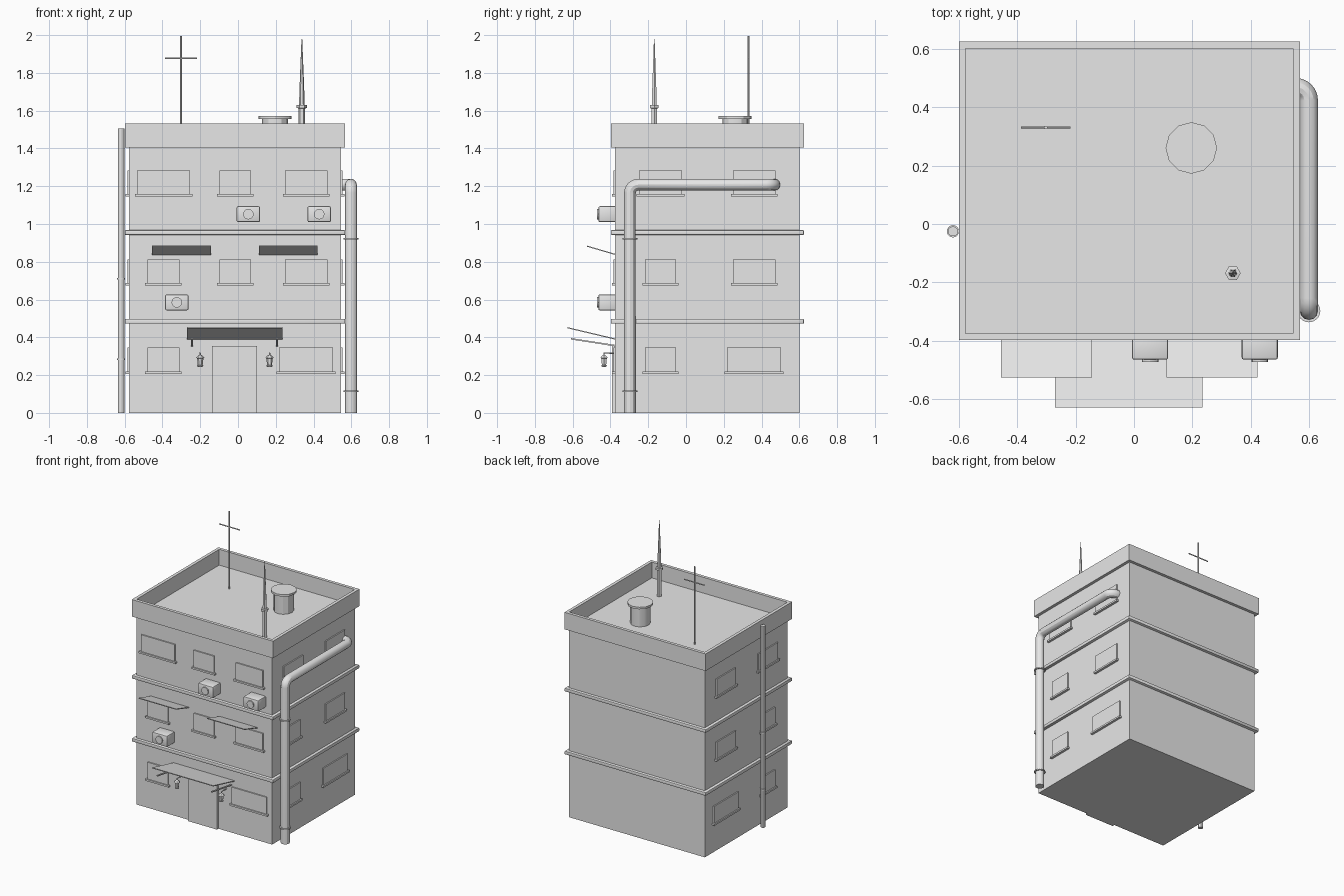
import bpy, bmesh
from math import sin, cos, pi
from mathutils import Vector

if "Cube" in bpy.data.objects:
    bpy.data.objects.remove(bpy.data.objects["Cube"])

GREY = bpy.data.materials.new("plain light grey")
GREY.use_nodes = True
GREY.diffuse_color = (0.8, 0.8, 0.8, 1)
GREY.node_tree.nodes["Principled BSDF"].inputs["Base Color"].default_value = (0.8, 0.8, 0.8, 1)

# Wall planes of the building
LEFT, RIGHT, FRONT, BACK = -0.577, 0.545, -0.375, 0.602
OUT = 0.022


def finish(name, bm, smooth=False):
    bmesh.ops.recalc_face_normals(bm, faces=bm.faces)
    mesh = bpy.data.meshes.new(name)
    bm.to_mesh(mesh)
    bm.free()
    mesh.materials.append(GREY)
    ob = bpy.data.objects.new(name, mesh)
    bpy.context.collection.objects.link(ob)
    if smooth:
        select(ob)
        bpy.ops.object.shade_smooth_by_angle()
    return ob


def select(ob):
    bpy.ops.object.select_all(action='DESELECT')
    ob.select_set(True)
    bpy.context.view_layer.objects.active = ob


def box_mesh(x, y, z):
    bm = bmesh.new()
    bmesh.ops.create_cube(bm, size=1)
    for v in bm.verts:
        v.co = [(a + b) / 2 + c * (b - a) for c, (a, b) in zip(v.co, (x, y, z))]
    return bm


def box(name, x, y, z, bevel=0):
    bm = box_mesh(x, y, z)
    if bevel:
        bmesh.ops.bevel(bm, geom=bm.edges[:], offset=bevel, segments=2,
                        profile=0.5, affect='EDGES')
    return finish(name, bm, bevel > 0)


def turned(name, x, y, profile, sides):
    """Stack of (radius, height) rings with closed ends."""
    bm = bmesh.new()
    rings = [[bm.verts.new((x + r * cos(2 * pi * i / sides), y + r * sin(2 * pi * i / sides), z))
              for i in range(sides)] for r, z in profile]
    for low, high in zip(rings, rings[1:]):
        for i in range(sides):
            j = (i + 1) % sides
            bm.faces.new((low[i], low[j], high[j], high[i]))
    bm.faces.new(rings[0])
    bm.faces.new(rings[-1])
    return finish(name, bm, sides > 6)


def tube(name, points, radius, resolution=4):
    curve = bpy.data.curves.new(name, 'CURVE')
    curve.dimensions = '3D'
    curve.bevel_depth = radius
    curve.bevel_resolution = resolution
    curve.use_fill_caps = True
    line = curve.splines.new('POLY')
    line.points.add(len(points) - 1)
    for p, co in zip(line.points, points):
        p.co = (*co, 1)
    curve.materials.append(GREY)
    ob = bpy.data.objects.new(name, curve)
    bpy.context.collection.objects.link(ob)
    select(ob)
    bpy.ops.object.convert(target='MESH')
    bpy.ops.object.shade_smooth_by_angle()


def rounded(corners, radius, steps=6):
    """Round the inner corners of a path."""
    pts = [Vector(c) for c in corners]
    path = [pts[0]]
    for a, b, c in zip(pts, pts[1:], pts[2:]):
        u, v = (a - b).normalized() * radius, (c - b).normalized() * radius
        for i in range(steps + 1):
            t = pi / 2 * i / steps
            path.append(b + u * (1 - sin(t)) + v * (1 - cos(t)))
    return path + [pts[-1]]


def slab(name, x0, x1, outer, inner, thick):
    """Thin sloping sheet between an outer and an inner (y, z) edge."""
    bm = box_mesh((x0, x1), (0, 1), (0, thick))
    for v in bm.verts:
        t = v.co.y
        v.co.z += outer[1] + (inner[1] - outer[1]) * t
        v.co.y = outer[0] + (inner[0] - outer[0]) * t
    finish(name, bm)


# Building shell and floor bands
box("walls", (LEFT, RIGHT), (FRONT, BACK), (0, 1.407))
span_x, span_y = (LEFT - OUT, RIGHT + OUT), (FRONT - OUT, BACK + OUT)
for n, z in enumerate((0.472, 0.942)):
    box(f"floor_band_{n + 1}", span_x, span_y, (z, z + 0.025), 0.004)

# Parapet with sunken roof
bm = box_mesh(span_x, span_y, (1.406, 1.533))
top = max(bm.faces, key=lambda f: f.calc_center_median().z)
bmesh.ops.inset_region(bm, faces=[top], thickness=0.033)
well = bmesh.ops.extrude_face_region(bm, geom=[top])["geom"]
for v in well:
    if isinstance(v, bmesh.types.BMVert):
        v.co.z = 1.415
bmesh.ops.delete(bm, geom=[top], context='FACES')
finish("parapet_and_roof", bm)


# Windows with sills
def window(side, a, b, z):
    for part, grow, z0, z1, depth in (("window", 0, z, z + 0.125, 0.009),
                                      ("sill", 0.012, z - 0.013, z, 0.018)):
        u = (a - grow, b + grow)
        if side == "front":
            box("front_" + part, u, (FRONT - depth, FRONT + 0.01), (z0, z1))
        elif side == "left":
            box("left_" + part, (RIGHT - 0.01, RIGHT + depth), u, (z0, z1))
        else:
            box("right_" + part, (LEFT - depth, LEFT + 0.01), u, (z0, z1))


FLOORS = (0.22, 0.688, 1.158)
front_windows = (((-0.48, -0.31), (0.217, 0.503)),
                 ((-0.48, -0.31), (-0.098, 0.069), (0.249, 0.473)),
                 ((-0.534, -0.254), (-0.098, 0.069), (0.249, 0.473)))
side_windows = (((-0.217, -0.053), (0.217, 0.503)),
                ((-0.217, -0.053), (0.249, 0.473)),
                ((-0.25, -0.02), (0.249, 0.473)))
for z, fronts, sides in zip(FLOORS, front_windows, side_windows):
    for a, b in fronts:
        window("front", a, b, z)
    for a, b in sides:
        window("left", a, b, z)
        window("right", a, b, z)

# Door, its canopy and the canopy struts
box("door", (-0.138, 0.1), (FRONT - 0.018, FRONT + 0.01), (0, 0.354))
slab("door_canopy", -0.27, 0.235, (-0.628, 0.448), (FRONT, 0.388), 0.006)
for x in (-0.243, 0.207):
    slab("canopy_strut", x - 0.005, x + 0.005, (-0.608, 0.388), (FRONT, 0.352), 0.008)

# Window awnings
for x in (-0.455, 0.111):
    slab("window_awning", x, x + 0.311, (-0.525, 0.88), (FRONT, 0.836), 0.006)

# Air conditioners
for x, z in ((0.055, 1.052), (0.43, 1.052), (-0.324, 0.585)):
    box("air_conditioner", (x - 0.062, x + 0.062), (-0.464, FRONT + 0.01),
        (z - 0.042, z + 0.042), 0.008)
    tube("air_conditioner_fan", [(x, -0.472, z), (x, -0.46, z)], 0.028)

# Wall lanterns
for x in (-0.2, 0.167):
    turned("lantern", x, -0.434, [(0.013, 0.244), (0.017, 0.25), (0.013, 0.254), (0.017, 0.289),
                                  (0.023, 0.291), (0.012, 0.303), (0.003, 0.308)], 6)
    tube("lantern_arm", [(x, -0.434, 0.3), (x, -0.434, 0.316), (x, FRONT, 0.316)], 0.004, 1)

# Large bent duct with collars
duct_x, duct_y = 0.598, -0.297
tube("duct", rounded([(duct_x, duct_y, 0), (duct_x, duct_y, 1.208),
                      (duct_x, 0.468, 1.208), (RIGHT - 0.01, 0.468, 1.208)], 0.045), 0.031)
for z in (0.115, 0.922):
    turned("duct_collar", duct_x, duct_y, [(0.039, z - 0.004), (0.039, z + 0.004)], 24)

# Drain pipe with collars
tube("drain_pipe", [(-0.619, -0.025, 0), (-0.619, -0.025, 1.505)], 0.017)
for z in (0.285, 0.71):
    turned("drain_collar", -0.619, -0.025, [(0.021, z - 0.004), (0.021, z + 0.004)], 16)

# Roof vent
turned("roof_vent", 0.196, 0.26, [(0.068, 1.41), (0.068, 1.556)], 12)
turned("roof_vent_cap", 0.196, 0.26, [(0.088, 1.556), (0.088, 1.571)], 12)

# Aerial
tube("aerial_mast", [(-0.302, 0.33, 1.41), (-0.302, 0.33, 1.995)], 0.006, 1)
tube("aerial_crossbar", [(-0.386, 0.33, 1.877), (-0.217, 0.33, 1.877)], 0.004, 1)

# Spire
turned("spire", 0.338, -0.168, [(0.018, 1.41), (0.018, 1.612), (0.027, 1.614), (0.027, 1.629),
                                (0.015, 1.631), (0.012, 1.73), (0.002, 1.98)], 6)
